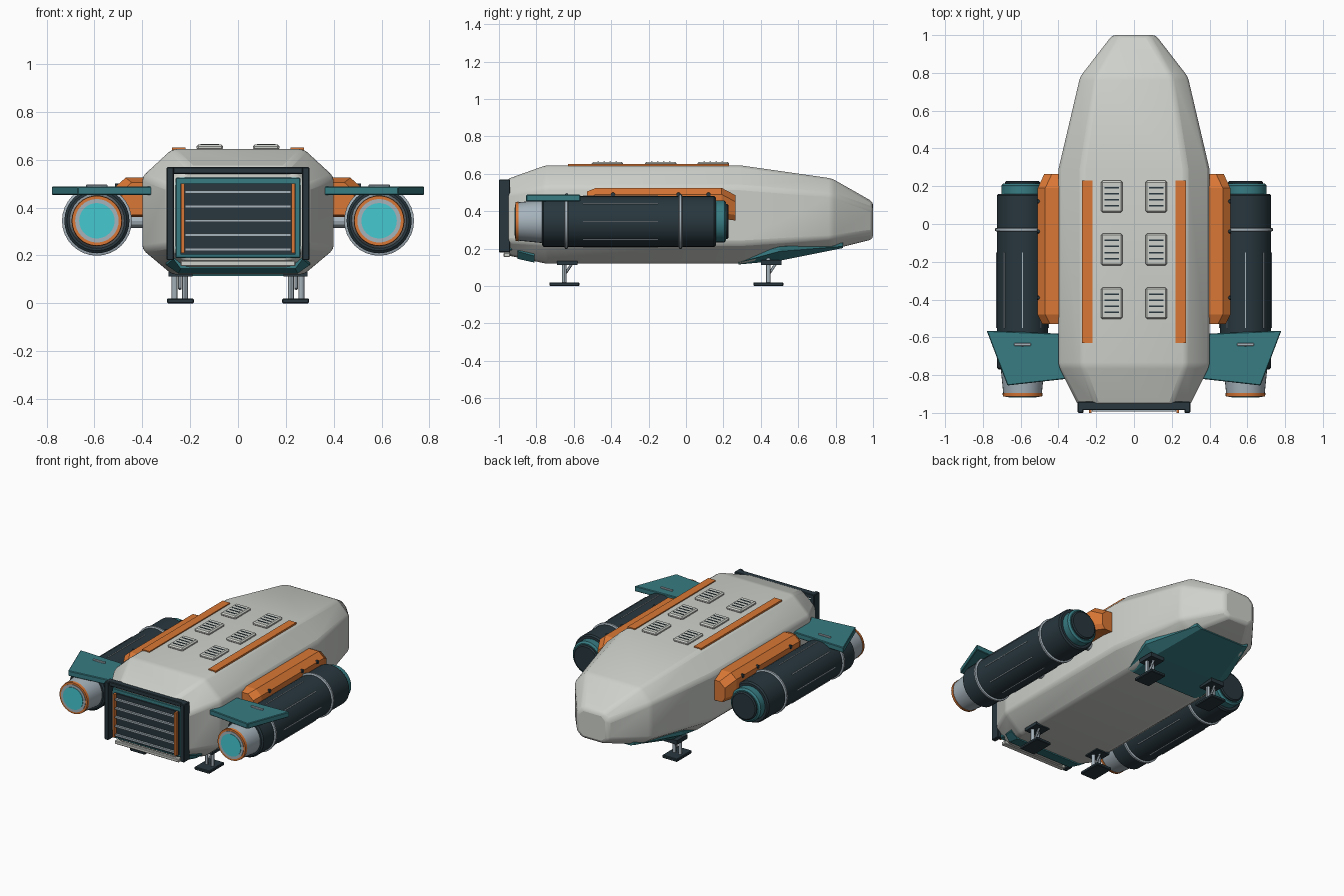
import bpy, bmesh, math
from mathutils import Vector

if "Cube" in bpy.data.objects:
    bpy.data.objects.remove(bpy.data.objects["Cube"])


def material(name, rgb):
    m = bpy.data.materials.new(name)
    m.diffuse_color = (*rgb, 1)
    m.use_nodes = True
    m.node_tree.nodes["Principled BSDF"].inputs["Base Color"].default_value = m.diffuse_color
    return m


HULL = material("warm_white", (0.62, 0.64, 0.60))
TEAL = material("teal", (0.038, 0.20, 0.225))
DARK = material("dark_slate", (0.021, 0.038, 0.048))
ORANGE = material("orange", (0.70, 0.185, 0.035))
METAL = material("light_metal", (0.38, 0.45, 0.50))
GLOW = material("cyan_glow", (0.06, 0.58, 0.63))


def finish(name, bm, mat, bevel=0, segments=1, smooth=False):
    bmesh.ops.recalc_face_normals(bm, faces=bm.faces)
    me = bpy.data.meshes.new(name)
    bm.to_mesh(me)
    bm.free()
    ob = bpy.data.objects.new(name, me)
    bpy.context.collection.objects.link(ob)
    me.materials.append(mat)
    if bevel:
        mod = ob.modifiers.new("Bevel", "BEVEL")
        mod.width, mod.segments = bevel, segments
        mod.limit_method, mod.angle_limit = 'ANGLE', math.radians(15)
    if smooth:
        bpy.ops.object.select_all(action='DESELECT')
        ob.select_set(True)
        bpy.context.view_layer.objects.active = ob
        bpy.ops.object.shade_smooth_by_angle(angle=math.radians(30))
    return ob


def loft(name, rings, mat, **kw):
    """Skin a row of equal-length closed rings and cap both ends."""
    bm = bmesh.new()
    vs = [[bm.verts.new(p) for p in r] for r in rings]
    n = len(vs[0])
    for a, b in zip(vs, vs[1:]):
        for i in range(n):
            j = (i + 1) % n
            bm.faces.new((a[i], a[j], b[j], b[i]))
    bm.faces.new(vs[0])
    bm.faces.new(vs[-1])
    return finish(name, bm, mat, **kw)


def box(name, x, y, z, mat, bevel=0):
    """Box from (min, max) ranges."""
    rings = [[(x[0], v, z[0]), (x[1], v, z[0]), (x[1], v, z[1]), (x[0], v, z[1])] for v in y]
    return loft(name, rings, mat, bevel=bevel)


def turned(name, x, z, profile, mat, n=32):
    """Round part along y from (y, radius) pairs."""
    rings = [[(x + r * math.cos(k * math.tau / n), y, z + r * math.sin(k * math.tau / n))
              for k in range(n)] for y, r in profile]
    return loft(name, rings, mat, smooth=True)


def rod(name, a, b, r, mat, n=12):
    a, b = Vector(a), Vector(b)
    q = (b - a).to_track_quat('Z', 'Y')
    rings = [[c + q @ Vector((r * math.cos(k * math.tau / n), r * math.sin(k * math.tau / n), 0))
              for k in range(n)] for c in (a, b)]
    return loft(name, rings, mat, smooth=True)


def ring8(y, w, wt, z0, z1, z2, z3, wb=None):
    """Eight-sided section: half width w, roof half width wt, four heights."""
    wb = wt if wb is None else wb
    half = [(wb, z0), (w, z1), (w, z2), (wt, z3)]
    return [(x, y, z) for x, z in half] + [(-x, y, z) for x, z in reversed(half)]


# Main hull
loft("hull", [
    ring8(-0.96, 0.295, 0.20, 0.165, 0.24, 0.49, 0.57),
    ring8(-0.75, 0.40, 0.275, 0.12, 0.225, 0.53, 0.645),
    ring8(0.29, 0.40, 0.275, 0.12, 0.225, 0.53, 0.645),
    ring8(0.78, 0.285, 0.20, 0.195, 0.255, 0.49, 0.575),
    ring8(1.0, 0.115, 0.075, 0.25, 0.285, 0.41, 0.45),
], HULL, bevel=0.018, segments=2, smooth=True)

# Teal keel plate under the nose
loft("keel_plate", [
    ring8(0.28, 0.28, 0.24, 0.115, 0.125, 0.15, 0.16),
    ring8(0.50, 0.325, 0.25, 0.135, 0.185, 0.21, 0.22),
    ring8(0.84, 0.20, 0.17, 0.203, 0.212, 0.23, 0.24),
], TEAL)

# Teal sill below the rear hatch
loft("rear_sill", [
    ring8(-0.90, 0.27, 0.24, 0.145, 0.185, 0.19, 0.20),
    ring8(-0.81, 0.30, 0.25, 0.125, 0.16, 0.18, 0.19),
], TEAL)

# Rear hatch: frame, panel, grille
box("hatch_frame_top", (-0.295, 0.295), (-0.985, -0.94), (0.54, 0.57), DARK, 0.004)
box("hatch_panel", (-0.262, 0.262), (-0.968, -0.93), (0.19, 0.525), TEAL, 0.004)
box("hatch_grille", (-0.24, 0.24), (-0.978, -0.96), (0.205, 0.50), DARK)
for i in range(5):
    z = 0.225 + i * 0.06
    box("hatch_slat", (-0.222, 0.222), (-0.992, -0.97), (z - 0.006, z + 0.006), METAL)
box("hatch_step", (-0.24, 0.24), (-0.975, -0.94), (0.155, 0.178), HULL, 0.004)

for s in (-1, 1):
    def bx(name, x, y, z, mat, bevel=0):
        return box(name, sorted((s * x[0], s * x[1])), y, z, mat, bevel)

    bx("hatch_frame_side", (0.268, 0.298), (-1.0, -0.94), (0.18, 0.57), DARK, 0.004)
    bx("hatch_rail", (0.224, 0.238), (-1.0, -0.97), (0.21, 0.50), ORANGE)

    # Roof stripes and vents
    bx("roof_stripe", (0.22, 0.275), (-0.63, 0.23), (0.64, 0.652), ORANGE)
    for y in (0.145, -0.135, -0.42):
        bx("roof_vent", (0.062, 0.174), (y - 0.084, y + 0.084), (0.64, 0.664), HULL, 0.008)
        for k in range(4):
            v = y - 0.048 + k * 0.032
            bx("vent_slot", (0.08, 0.156), (v - 0.004, v + 0.004), (0.66, 0.666), DARK)

    # Engine pylon with chamfered ends and bolts
    def pylon_ring(y, x, z0, z1):
        return [(s * a, y, b) for a, b in
                ((0.36, z0), (x - 0.02, z0), (x, z0 + 0.03), (x, z1 - 0.035),
                 (x - 0.04, z1), (0.36, z1))]
    loft("engine_pylon", [pylon_ring(-0.53, 0.485, 0.37, 0.505), pylon_ring(-0.48, 0.51, 0.36, 0.525),
                          pylon_ring(0.19, 0.51, 0.36, 0.525), pylon_ring(0.265, 0.475, 0.35, 0.485)], ORANGE)
    for y in (-0.39, -0.04, 0.12):
        rod("pylon_bolt", (s * 0.48, y, 0.488), (s * 0.514, y, 0.488), 0.012, DARK)
    for y in (-0.40, 0.05):
        rod("engine_strut", (s * 0.36, y, 0.345), (s * 0.50, y, 0.345), 0.03, METAL)

    # Engine pod
    ex, ez = s * 0.59, 0.345
    turned("engine_body", ex, ez, [(-0.77, 0.125), (-0.762, 0.136), (0.15, 0.136), (0.16, 0.128)], DARK)
    turned("engine_collar", ex, ez, [(0.15, 0.112), (0.205, 0.112), (0.215, 0.10)], TEAL)
    turned("engine_cap", ex, ez, [(0.20, 0.093), (0.222, 0.093), (0.228, 0.085)], DARK)
    turned("engine_nozzle", ex, ez, [(-0.90, 0.102), (-0.76, 0.116)], METAL)
    turned("nozzle_ring", ex, ez, [(-0.912, 0.104), (-0.895, 0.106)], ORANGE)
    turned("nozzle_inner", ex, ez, [(-0.915, 0.091), (-0.90, 0.091)], METAL)
    turned("nozzle_glow", ex, ez, [(-0.918, 0.074), (-0.90, 0.074)], GLOW)
    for y in (-0.64, -0.03):
        turned("engine_strap", ex, ez, [(y - 0.01, 0.138), (y - 0.006, 0.146),
                                        (y + 0.006, 0.146), (y + 0.01, 0.138)], METAL)
    for k in range(8):
        a = k * math.tau / 8
        c = (ex + 0.136 * math.cos(a), ez + 0.136 * math.sin(a))
        rod("engine_trim", (c[0], -0.55, c[1]), (c[0], -0.15, c[1]), 0.0035, METAL, 6)

    # Rear fin and its handle
    plan = ((0.36, -0.585), (0.40, -0.58), (0.78, -0.565), (0.67, -0.855), (0.36, -0.82))
    loft("rear_fin", [[(s * x, y, z) for x, y in plan] for z in (0.452, 0.488)], TEAL, bevel=0.004)
    bx("fin_handle", (0.545, 0.635), (-0.645, -0.63), (0.485, 0.496), METAL, 0.003)

    # Landing legs
    for y in (-0.65, 0.44):
        bx("foot_pad", (0.185, 0.297), (y - 0.08, y + 0.08), (0.0, 0.02), DARK, 0.004)
        bx("leg_mount", (0.19, 0.29), (y - 0.04, y + 0.07), (0.112, 0.14), DARK)
        rod("leg_post", (s * 0.265, y, 0.015), (s * 0.265, y, 0.15), 0.012, METAL)
        rod("leg_post", (s * 0.222, y, 0.015), (s * 0.222, y, 0.15), 0.012, METAL)
        rod("leg_brace", (s * 0.243, y, 0.06), (s * 0.243, y + 0.055, 0.14), 0.007, METAL)
